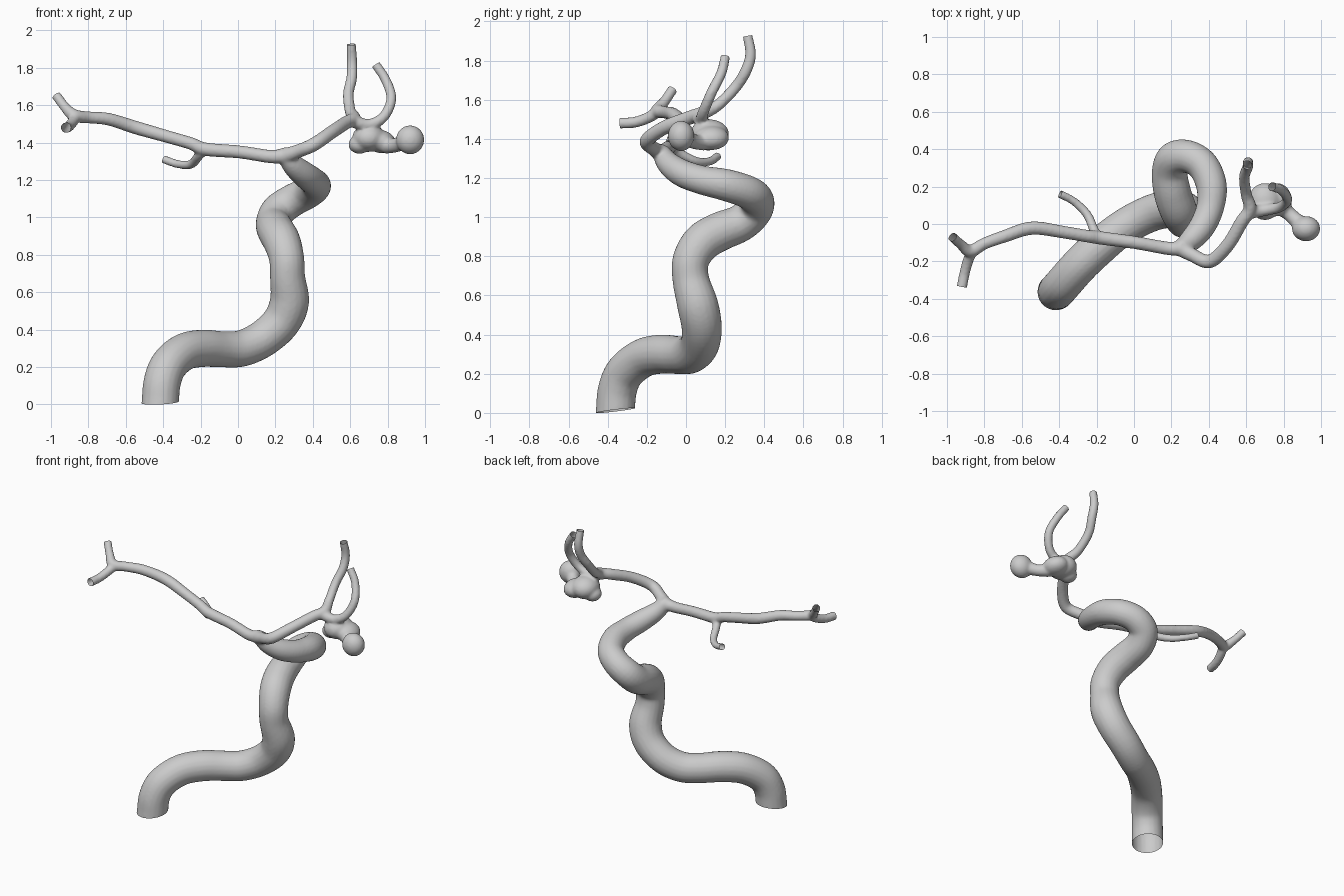
import bpy, bmesh, math
from mathutils import Vector, Matrix

if "Cube" in bpy.data.objects:
    bpy.data.objects.remove(bpy.data.objects["Cube"])

bm = bmesh.new()
open_ends = []          # (point, outward normal, radius) of each cut vessel end


def spline(pts, steps=6):
    """Catmull-Rom through (x, y, z, radius) points."""
    p = [Vector(q) for q in pts]
    p = [2 * p[0] - p[1]] + p + [2 * p[-1] - p[-2]]
    out = []
    for i in range(1, len(p) - 2):
        a, b, c, d = p[i - 1:i + 3]
        for s in range(steps):
            t = s / steps
            out.append(0.5 * (2 * b + (c - a) * t + (2 * a - 5 * b + 4 * c - d) * t * t
                              + (3 * b - a - 3 * c + d) * t ** 3))
    out.append(p[-2])
    return out


def vessel(pts, open_end=True, sides=20):
    """Closed tube along a smooth path; the far end is later cut open."""
    path = spline(pts)
    if open_end:
        end, prev = path[-1], path[-2]
        n = (end.xyz - prev.xyz).normalized()
        open_ends.append((end.xyz, n, end.w))
        path.append(Vector((*(end.xyz + n * 0.03), end.w)))
    rings, side = [], Vector((0.3, 1, 0.2))
    for i, q in enumerate(path):
        tan = (path[min(i + 1, len(path) - 1)].xyz - path[max(i - 1, 0)].xyz).normalized()
        side = (side - tan * side.dot(tan)).normalized()
        up = tan.cross(side)
        rings.append([bm.verts.new(q.xyz + q.w * (side * math.cos(a) + up * math.sin(a)))
                      for a in (2 * math.pi * k / sides for k in range(sides))])
    for r0, r1 in zip(rings, rings[1:]):
        for k in range(sides):
            j = (k + 1) % sides
            bm.faces.new((r0[k], r0[j], r1[j], r1[k]))
    bm.faces.new(rings[0][::-1])
    bm.faces.new(rings[-1])


def sac(center, size, tilt=0.0):
    m = Matrix.Translation(center) @ Matrix.Rotation(tilt, 4, 'Y') @ Matrix.Diagonal((*size, 1))
    bmesh.ops.create_icosphere(bm, subdivisions=3, radius=1, matrix=m)


# main trunk, from the base up through the loop to the fork
vessel([(-.42, -.365, -.06, .1), (-.415, -.36, .02, .1), (-.405, -.35, .12, .1), (-.37, -.31, .21, .1),
        (-.29, -.22, .28, .1), (-.19, -.125, .30, .1), (-.08, -.035, .295, .097), (.02, .025, .30, .098),
        (.13, .07, .35, .1), (.23, .08, .44, .103), (.275, .06, .55, .105), (.265, .025, .68, .094),
        (.26, .025, .78, .094), (.235, .08, .87, .1), (.205, .17, .925, .1), (.19, .28, .97, .095),
        (.215, .35, 1.035, .092), (.29, .36, 1.09, .088), (.37, .31, 1.13, .085), (.415, .2, 1.165, .082),
        (.405, .08, 1.19, .074), (.36, -.02, 1.225, .07), (.30, -.09, 1.275, .06),
        (.25, -.13, 1.335, .045)], open_end=False)
open_ends.append((Vector((-.415, -.36, .012)), Vector((.05, .12, -1)).normalized(), .1))

# long left branch and its two tips
vessel([(.26, -.13, 1.335, .042), (.18, -.13, 1.325, .036), (.01, -.1, 1.35, .035), (-.175, -.075, 1.365, .036),
        (-.25, -.065, 1.395, .034), (-.37, -.045, 1.43, .034), (-.545, -.022, 1.48, .036),
        (-.69, -.065, 1.525, .034), (-.8, -.105, 1.535, .032), (-.875, -.145, 1.545, .034),
        (-.925, -.11, 1.59, .027), (-.97, -.07, 1.65, .026)])
vessel([(-.86, -.135, 1.545, .03), (-.885, -.19, 1.51, .029), (-.905, -.26, 1.485, .028),
        (-.92, -.335, 1.48, .028)])
# small side branch
vessel([(-.18, -.075, 1.365, .03), (-.21, -.04, 1.33, .026), (-.25, .05, 1.285, .024),
        (-.32, .12, 1.285, .022), (-.395, .16, 1.31, .022)])
# right branch, continuing into the rear upright vessel
vessel([(.24, -.125, 1.325, .045), (.31, -.165, 1.35, .037), (.405, -.2, 1.39, .037), (.5, -.115, 1.455, .036),
        (.575, .01, 1.505, .036), (.62, .08, 1.53, .035), (.6, .16, 1.57, .03), (.59, .25, 1.66, .029),
        (.608, .305, 1.745, .029), (.61, .33, 1.83, .028), (.605, .315, 1.925, .025)])
# curved upright vessel
vessel([(.61, .06, 1.515, .035), (.7, .075, 1.495, .032), (.78, .09, 1.54, .028), (.82, .13, 1.635, .027),
        (.79, .18, 1.735, .026), (.738, .2, 1.815, .025)])

# two-lobed bulge below the right fork
sac((.70, .12, 1.425), (.09, .1, .075))
sac((.65, .115, 1.39), (.06, .06, .05))
sac((.765, .13, 1.405), (.08, .09, .062), .2)
vessel([(.79, .09, 1.385, .045), (.84, .045, 1.385, .038), (.9, -.01, 1.41, .045)], open_end=False)
sac((.92, -.025, 1.415), (.076, .068, .078))

# fuse all parts into one smooth wall
bmesh.ops.recalc_face_normals(bm, faces=bm.faces)
mesh = bpy.data.meshes.new("artery_tree")
bm.to_mesh(mesh)
bm.free()
artery = bpy.data.objects.new("artery_tree", mesh)
bpy.context.collection.objects.link(artery)
bpy.context.view_layer.objects.active = artery
artery.select_set(True)
fuse = artery.modifiers.new("fuse", 'REMESH')
fuse.mode = 'VOXEL'
fuse.voxel_size = 0.009
soften = artery.modifiers.new("soften", 'SMOOTH')
soften.factor = 0.5
soften.iterations = 5
for name in ("fuse", "soften"):
    bpy.ops.object.modifier_apply(modifier=name)

# cut the vessel ends open
bm = bmesh.new()
bm.from_mesh(artery.data)
for point, normal, radius in open_ends:
    reach = radius * 1.6 + 0.05
    near = [f for f in bm.faces if (f.calc_center_median() - point).length < reach]
    geom = list({e for f in near for e in f.edges} | {v for f in near for v in f.verts}) + near
    bmesh.ops.bisect_plane(bm, geom=geom, plane_co=point, plane_no=normal, dist=1e-5)
    beyond = [v for v in bm.verts if (v.co - point).length < reach + .02
              and (v.co - point).dot(normal) > 1e-4]
    bmesh.ops.delete(bm, geom=beyond, context='VERTS')
bm.to_mesh(artery.data)
bm.free()
bpy.ops.object.shade_smooth()
